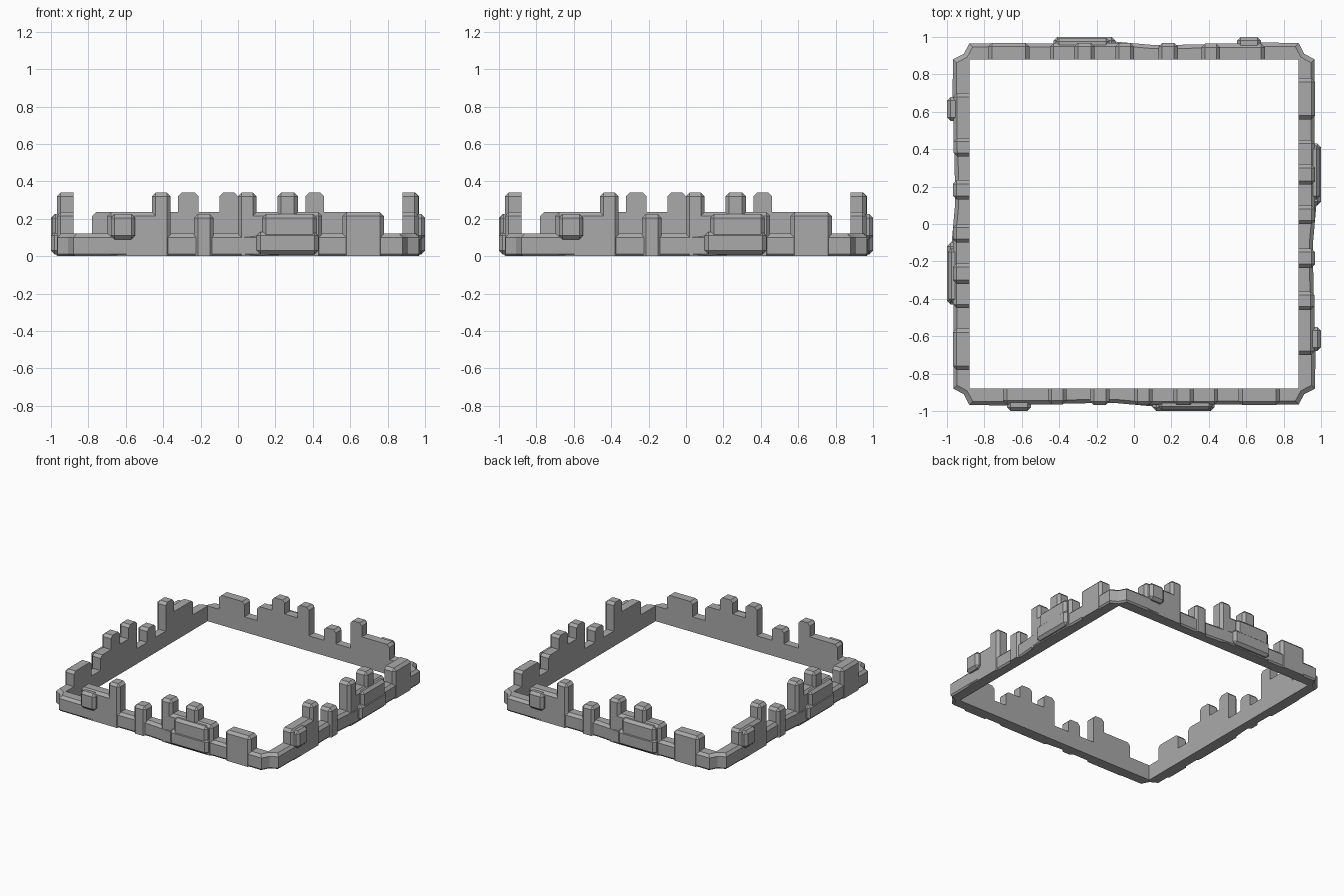
import bpy, bmesh, math
from mathutils import Matrix, Vector

if "Cube" in bpy.data.objects:
    bpy.data.objects.remove(bpy.data.objects["Cube"], do_unlink=True)

INNER = 0.88      # distance of the flat inner faces from the centre
BASE, MID, HIGH = 0.12, 0.235, 0.34

stone = bpy.data.materials.new("grey_stone")
stone.use_nodes = True
colour = (0.4, 0.4, 0.4, 1)
stone.diffuse_color = colour
stone.node_tree.nodes["Principled BSDF"].inputs["Base Color"].default_value = colour


def finish(name, bm):
    bmesh.ops.recalc_face_normals(bm, faces=bm.faces)
    mesh = bpy.data.meshes.new(name)
    bm.to_mesh(mesh)
    bm.free()
    mesh.materials.append(stone)
    obj = bpy.data.objects.new(name, mesh)
    bpy.context.collection.objects.link(obj)
    bpy.ops.object.select_all(action='DESELECT')
    obj.select_set(True)
    bpy.context.view_layer.objects.active = obj
    bpy.ops.object.shade_smooth_by_angle(angle=math.radians(25))


def block(bm, x0, x1, depth, z0, z1, chamfer=0.02):
    """Stone against the inner plane, chamfered on every edge off that plane."""
    part = bmesh.new()
    bmesh.ops.create_cube(part, size=1)
    for v in part.verts:
        v.co.x = x1 if v.co.x > 0 else x0
        v.co.y = -INNER if v.co.y > 0 else -depth
        v.co.z = z1 if v.co.z > 0 else z0
    edges = [e for e in part.edges
             if not all(abs(v.co.y + INNER) < 1e-4 for v in e.verts)
             and not (z0 == 0 and all(v.co.z < 1e-4 for v in e.verts))]
    bmesh.ops.bevel(part, geom=edges, offset=chamfer, segments=1,
                    affect='EDGES', clamp_overlap=True)
    temp = bpy.data.meshes.new("block_temp")
    part.to_mesh(temp)
    part.free()
    bm.from_mesh(temp)
    bpy.data.meshes.remove(temp)


def clamp(a):
    return max(-INNER, min(INNER, a))


# Foundation ring: uneven outer outline, square inner opening
side = [(-0.91, 0.91), (-0.88, 0.968), (-0.68, 0.97), (-0.45, 0.96),
        (-0.1, 0.957), (0.1, 0.975), (0.45, 0.965), (0.88, 0.966)]
outline = []
for k in range(4):
    turn = Matrix.Rotation(k * math.pi / 2, 3, 'Z')
    for t, d in side:
        p = turn @ Vector((t, -d, 0))
        outline.append((p.x, p.y))

inner = [(clamp(x), clamp(y)) for x, y in outline]
bevelled = [(x * 0.98, y * 0.98) for x, y in outline]
foot = [(x * 0.99, y * 0.99) for x, y in outline]
bm = bmesh.new()
loops = [[bm.verts.new((x, y, z)) for x, y in pts] for pts, z in
         ((inner, 0), (foot, 0), (outline, 0.012), (outline, 0.1),
          (bevelled, BASE), (inner, BASE))]
for a, b in zip(loops, loops[1:] + loops[:1]):
    for i in range(len(a)):
        j = (i + 1) % len(a)
        bm.faces.new((a[i], a[j], b[j], b[i]))
bmesh.ops.remove_doubles(bm, verts=bm.verts, dist=1e-4)
finish("foundation_ring", bm)

# Stones of one wall: start, end, outer depth, bottom, top
stones = [
    (-0.70, -0.36, 0.965, 0, MID),
    (-0.68, -0.55, 1.00, 0.09, MID - 0.01),
    (-0.46, -0.36, 0.965, 0, HIGH),
    (-0.235, -0.13, 0.968, 0, MID - 0.01),
    (0.00, 0.45, 0.968, 0, MID),
    (0.10, 0.43, 1.00, 0.01, BASE + 0.01),
    (0.13, 0.42, 0.995, 0.06, MID - 0.01),
    (0.00, 0.10, 0.968, 0, HIGH),
    (0.21, 0.32, 0.968, 0, HIGH),
    (0.56, 0.78, 0.968, 0, MID),
]
for k, name in enumerate(("front", "left", "back", "right")):
    bm = bmesh.new()
    for s in stones:
        block(bm, *s)
    bmesh.ops.rotate(bm, verts=bm.verts, cent=(0, 0, 0),
                     matrix=Matrix.Rotation(k * math.pi / 2, 3, 'Z'))
    finish(name + "_wall_stones", bm)
